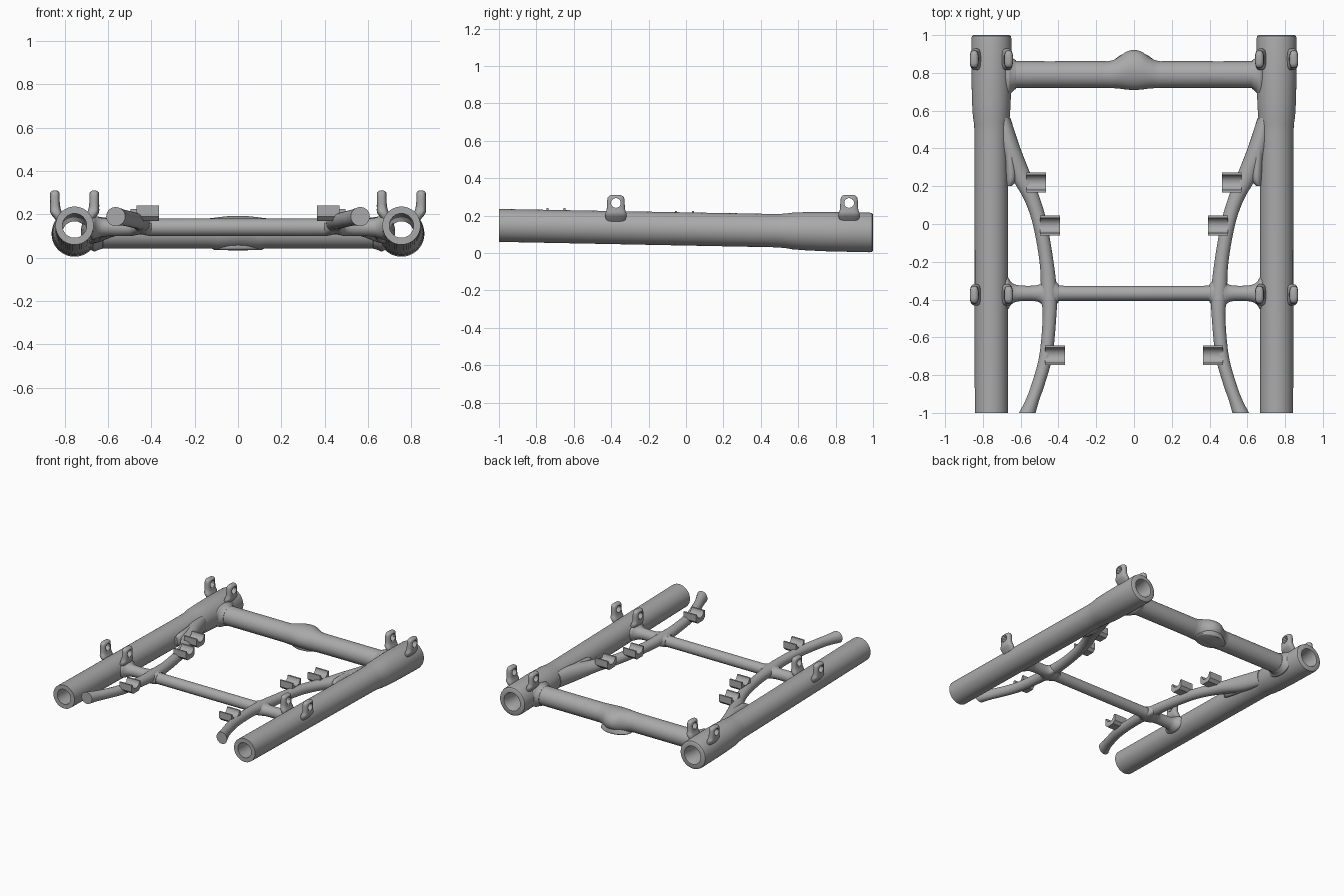
import bpy, bmesh
from math import sin, cos, pi
from mathutils import Vector

if "Cube" in bpy.data.objects:
    bpy.data.objects.remove(bpy.data.objects["Cube"])

metal = bpy.data.materials.new("grey metal")
metal.use_nodes = True
metal.diffuse_color = (0.4, 0.4, 0.4, 1)
metal.node_tree.nodes["Principled BSDF"].inputs["Base Color"].default_value = (0.4, 0.4, 0.4, 1)

RAIL_X = 0.755


def finish(name, bm, angle=0.7):
    """Turn a bmesh into a smooth-shaded object."""
    bmesh.ops.recalc_face_normals(bm, faces=bm.faces)
    mesh = bpy.data.meshes.new(name)
    bm.to_mesh(mesh)
    bm.free()
    mesh.materials.append(metal)
    obj = bpy.data.objects.new(name, mesh)
    bpy.context.collection.objects.link(obj)
    bpy.ops.object.select_all(action="DESELECT")
    obj.select_set(True)
    bpy.context.view_layer.objects.active = obj
    bpy.ops.object.shade_smooth_by_angle(angle=angle)
    return obj


def spline(rows, steps=5):
    """Smooth a list of loft sections with a Catmull-Rom curve."""
    rows = [Vector(r) for r in rows]
    out = []
    for i in range(len(rows) - 1):
        b, c = rows[i], rows[i + 1]
        a, d = rows[max(i - 1, 0)], rows[min(i + 2, len(rows) - 1)]
        for k in range(steps):
            t = k / steps
            out.append(b + (c - a) * t / 2 + (2 * a - 5 * b + 4 * c - d) * t * t / 2
                       + (3 * b - a - 3 * c + d) * t ** 3 / 2)
    return out + [rows[-1]]


def loft(name, axis, sections, sides=32, power=1.0, closed=False):
    """Skin sections (position, centre u, centre v, radius u, radius v) along an axis."""
    bm = bmesh.new()
    rings = []
    for t, u, v, ru, rv in sections:
        ring = []
        for k in range(sides):
            c, s = cos(2 * pi * k / sides), sin(2 * pi * k / sides)
            p = u + ru * abs(c) ** power * (1 if c > 0 else -1)
            q = v + rv * abs(s) ** power * (1 if s > 0 else -1)
            ring.append(bm.verts.new({"x": (t, p, q), "y": (p, t, q), "z": (p, q, t)}[axis]))
        rings.append(ring)
    pairs = list(zip(rings, rings[1:]))
    if closed:
        pairs.append((rings[-1], rings[0]))
    else:
        bm.faces.new(rings[0])
        bm.faces.new(rings[-1])
    for a, b in pairs:
        for k in range(sides):
            n = (k + 1) % sides
            bm.faces.new((a[k], a[n], b[n], b[k]))
    return finish(name, bm)


def cradle(name, x, y, top):
    """Block with a hollow top that runs along x."""
    half, lip, depth = 0.052, 0.04, 0.038
    outline = [(half, top), (half, top - 0.05), (half - 0.02, top - 0.07),
               (-half + 0.02, top - 0.07), (-half, top - 0.05), (-half, top)]
    outline += [(-lip * cos(pi * k / 10), top - depth * sin(pi * k / 10)) for k in range(11)]
    bm = bmesh.new()
    face = bm.faces.new([bm.verts.new((x - 0.052, y + p, q)) for p, q in outline])
    moved = bmesh.ops.extrude_face_region(bm, geom=[face])["geom"]
    bmesh.ops.translate(bm, vec=(0.104, 0, 0),
                        verts=[g for g in moved if isinstance(g, bmesh.types.BMVert)])
    return finish(name, bm)


def lug(name, x, y, side):
    """Upright ear with a cross hole, rooted in the main tube."""
    rows = [(0.17, 0.065, 0.018, 0.05), (0.205, 0.084, 0.027, 0.057), (0.235, 0.09, 0.024, 0.049),
            (0.285, 0.091, 0.023, 0.046), (0.302, 0.091, 0.02, 0.04), (0.31, 0.091, 0.01, 0.027)]
    ear = loft(name, "z", spline([(z, x + side * off, y, rx, ry) for z, off, rx, ry in rows], 4),
               power=0.7)
    cx = x + side * 0.09
    cutter = loft(name + "_hole_cutter", "x",
                  [(cx + d, y, 0.268, 0.026, 0.026) for d in (-0.06, 0.06)], 20)
    cutter.hide_render = True
    mod = ear.modifiers.new("hole", "BOOLEAN")
    mod.operation, mod.object = "DIFFERENCE", cutter
    bpy.context.view_layer.objects.active = ear
    bpy.ops.object.modifier_apply(modifier=mod.name)
    bpy.data.objects.remove(cutter)


def tube_height(y):
    return 0.129 - 0.019 * y


for label, s in (("left", 1), ("right", -1)):
    # Main hollow tube: outer wall forwards to back, then bore back again
    wall = [(-1, 0.088), (0.48, 0.089), (0.53, 0.092), (0.57, 0.098), (0.64, 0.102), (0.75, 0.105),
            (0.98, 0.106), (0.995, 0.103), (1, 0.096), (1, 0.068), (0.98, 0.062), (0.9, 0.056),
            (-1, 0.056)]
    loft(label + "_main_tube", "y",
         [(y, s * RAIL_X, tube_height(y), r, r) for y, r in wall], 48, closed=True)

    # Bowed inner rail, swelling where it blends into the main tube
    bow = [(-1, 0.565, 0.19, 0.044, 0.044), (-0.93, 0.537, 0.186, 0.036, 0.038),
           (-0.85, 0.508, 0.18, 0.035, 0.036), (-0.7, 0.467, 0.17, 0.035, 0.036),
           (-0.5, 0.448, 0.162, 0.036, 0.037), (-0.365, 0.45, 0.155, 0.042, 0.04),
           (-0.2, 0.463, 0.15, 0.037, 0.037), (0, 0.498, 0.147, 0.038, 0.037),
           (0.13, 0.539, 0.142, 0.043, 0.038), (0.25, 0.596, 0.138, 0.054, 0.044),
           (0.4, 0.655, 0.13, 0.054, 0.06), (0.56, 0.69, 0.122, 0.036, 0.06)]
    loft(label + "_inner_rail", "y", spline([(y, s * x, z, a, b) for y, x, z, a, b in bow]), 24)

    # Fillet web in the crotch between rail and main tube
    loft(label + "_rail_web", "y", spline([(0.2, s * 0.66, 0.137, 0.012, 0.03),
                                           (0.25, s * 0.65, 0.137, 0.03, 0.05),
                                           (0.4, s * 0.66, 0.13, 0.03, 0.06)]), 20)

    # Cradles along the rail
    for place, x, y, top in (("front", 0.418, -0.695, 0.24), ("middle", 0.445, -0.008, 0.224),
                             ("back", 0.517, 0.22, 0.213)):
        cradle(f"{label}_{place}_cradle", s * x, y, top)

    # Paired lugs on the main tube
    for place, y in (("front", -0.375), ("back", 0.872)):
        for side in (-1, 1):
            ear = "outer" if side == s else "inner"
            lug(f"{label}_{place}_{ear}_lug", s * RAIL_X, y, side)


def mirrored(half):
    """Complete a half list of x sections that starts at the centre."""
    return [(-r[0],) + r[1:] for r in reversed(half[1:])] + half


# Back cross tube with a swollen middle and flared ends
loft("back_cross_tube", "x", spline(mirrored([
    (0, 0.815, 0.113, 0.106, 0.08), (0.04, 0.812, 0.113, 0.1, 0.079),
    (0.09, 0.798, 0.112, 0.08, 0.075), (0.13, 0.791, 0.112, 0.072, 0.07),
    (0.2, 0.791, 0.112, 0.071, 0.069), (0.59, 0.791, 0.112, 0.071, 0.069),
    (0.625, 0.791, 0.112, 0.076, 0.071), (0.65, 0.791, 0.112, 0.097, 0.078),
    (0.665, 0.791, 0.112, 0.122, 0.083), (0.69, 0.791, 0.112, 0.125, 0.07)])), 40)

# Flat pad beneath the swollen middle
loft("cross_tube_pad", "z", spline([(0.036, 0, 0.825, 0.11, 0.078), (0.045, 0, 0.825, 0.12, 0.085),
                                    (0.07, 0, 0.822, 0.1, 0.085),
                                    (0.11, 0, 0.815, 0.07, 0.09)]), 36)

# Slim front cross bar, flared at the rails and main tubes
loft("front_cross_bar", "x", spline(mirrored([
    (0, -0.367, 0.14, 0.04, 0.04), (0.37, -0.367, 0.14, 0.04, 0.04),
    (0.4, -0.367, 0.141, 0.048, 0.041), (0.425, -0.367, 0.145, 0.08, 0.042),
    (0.45, -0.367, 0.15, 0.09, 0.042), (0.475, -0.367, 0.145, 0.08, 0.042),
    (0.5, -0.367, 0.141, 0.048, 0.041), (0.55, -0.367, 0.14, 0.04, 0.04),
    (0.62, -0.367, 0.14, 0.044, 0.042), (0.65, -0.367, 0.14, 0.06, 0.05),
    (0.67, -0.367, 0.14, 0.088, 0.056), (0.69, -0.367, 0.14, 0.09, 0.05)])), 28)
